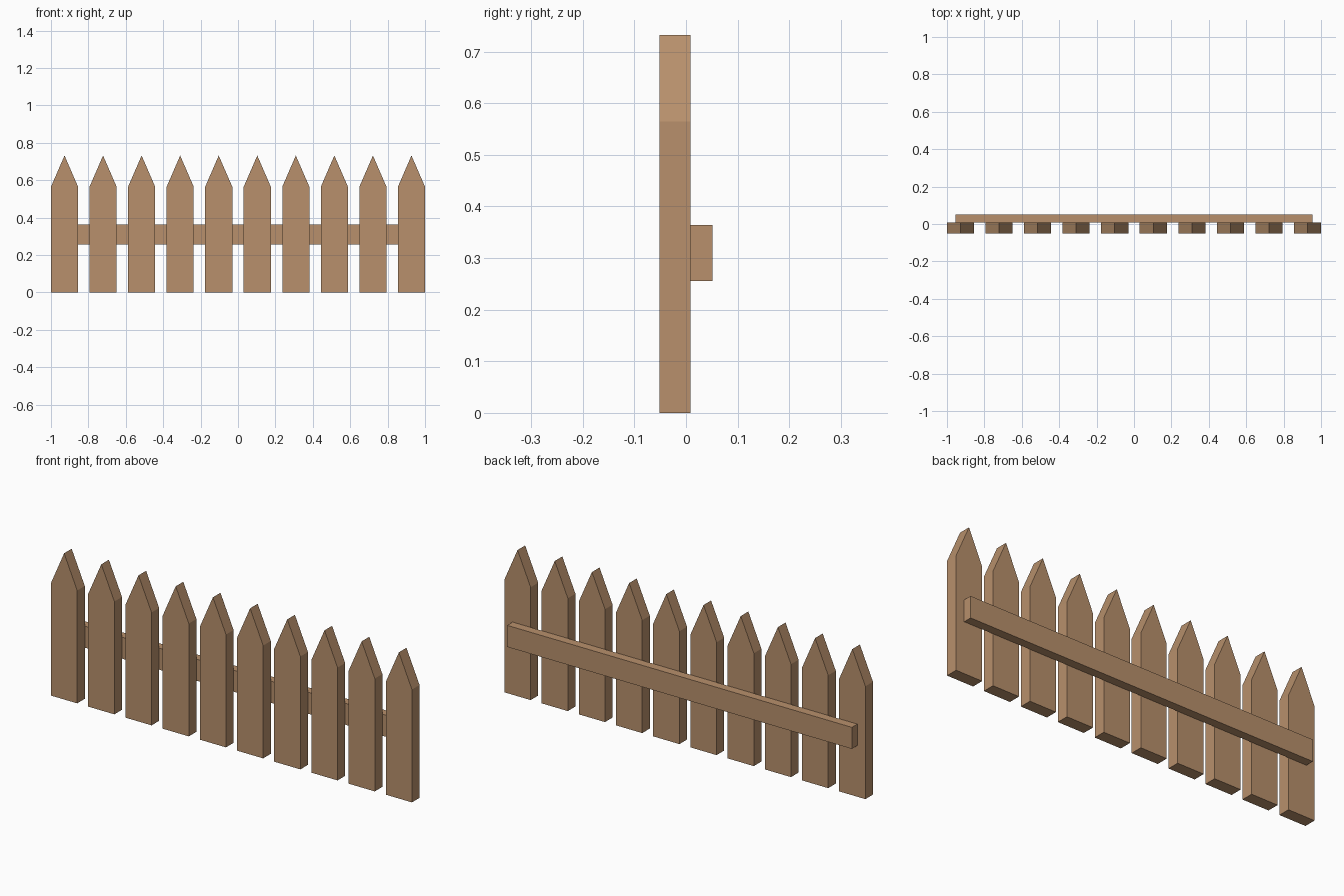
import bpy, bmesh

if "Cube" in bpy.data.objects:
    bpy.data.objects.remove(bpy.data.objects["Cube"])

wood = bpy.data.materials.new("wood")
wood.diffuse_color = (0.48, 0.28, 0.15, 1)
wood.use_nodes = True
wood.node_tree.nodes["Principled BSDF"].inputs["Base Color"].default_value = wood.diffuse_color


def extrude_profile(name, profile, y0, y1, x=0.0):
    """Solid made from an x-z outline pushed from y0 back to y1."""
    bm = bmesh.new()
    face = bm.faces.new([bm.verts.new((px, y0, pz)) for px, pz in profile])
    new = bmesh.ops.extrude_face_region(bm, geom=[face])["geom"]
    moved = [v for v in new if isinstance(v, bmesh.types.BMVert)]
    bmesh.ops.translate(bm, verts=moved, vec=(0, y1 - y0, 0))
    bmesh.ops.recalc_face_normals(bm, faces=bm.faces)
    mesh = bpy.data.meshes.new(name)
    bm.to_mesh(mesh)
    bm.free()
    mesh.materials.append(wood)
    obj = bpy.data.objects.new(name, mesh)
    obj.location.x = x
    bpy.context.collection.objects.link(obj)
    return obj


# Pointed pickets, evenly spaced
COUNT, HALF = 10, 0.0725
SHOULDER, TIP = 0.565, 0.732
FRONT, JOINT, BACK = -0.0515, 0.0085, 0.0515
picket = [(-HALF, 0), (HALF, 0), (HALF, SHOULDER), (0, TIP), (-HALF, SHOULDER)]
step = 2 * (1 - HALF) / (COUNT - 1)
for i in range(COUNT):
    extrude_profile(f"picket_{i + 1}", picket, FRONT, JOINT, -1 + HALF + i * step)

# Single rail behind the pickets
rail = [(-0.955, 0.256), (0.955, 0.256), (0.955, 0.364), (-0.955, 0.364)]
extrude_profile("rail", rail, JOINT, BACK)
